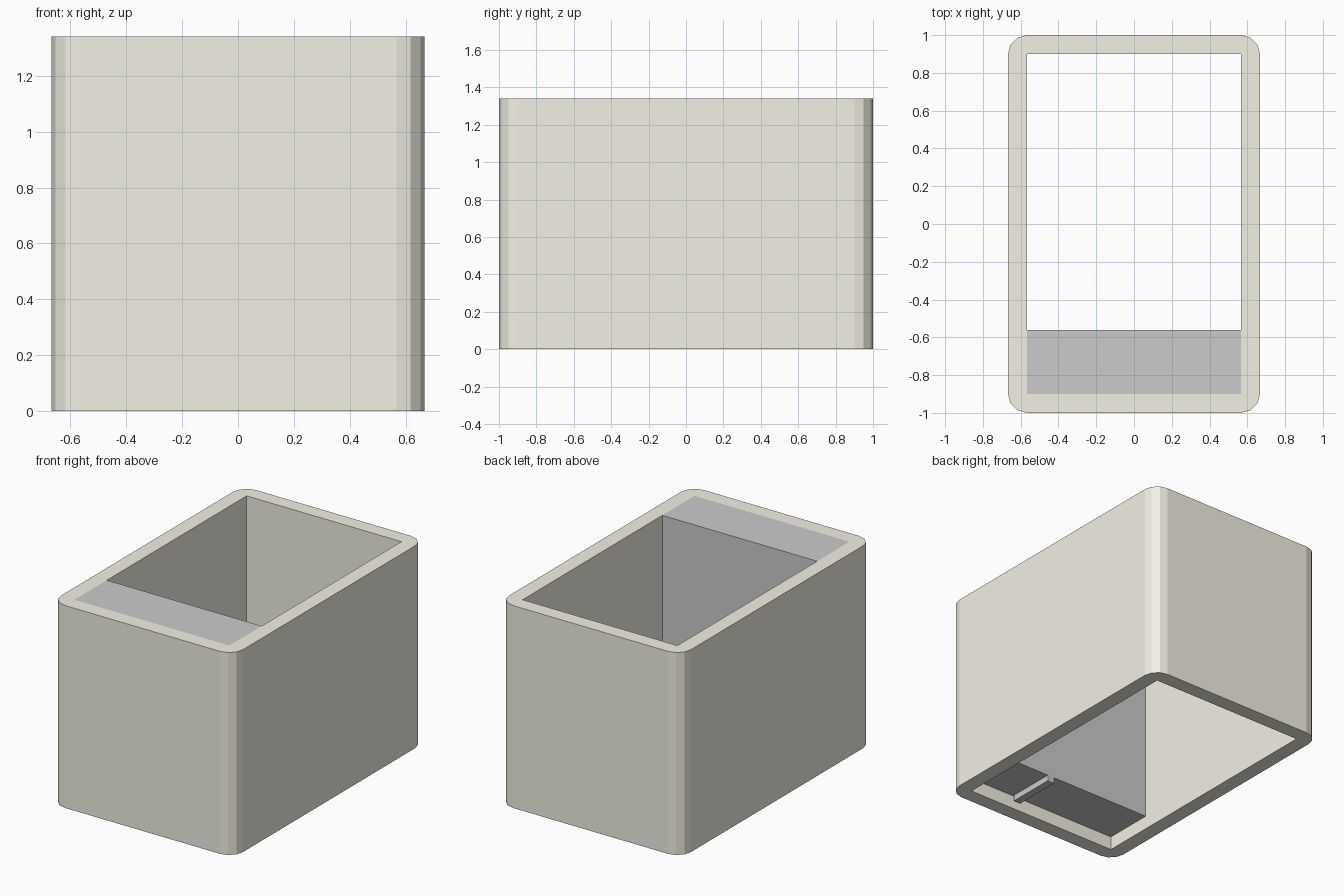
import bpy, math

if "Cube" in bpy.data.objects:
    bpy.data.objects.remove(bpy.data.objects["Cube"])

HX, HY, H = 0.667, 1.0, 1.34   # outer half sizes and height
WALL = 0.1
IX, IY = HX - WALL, HY - WALL  # inner half sizes


def material(name, rgb):
    m = bpy.data.materials.new(name)
    m.diffuse_color = (*rgb, 1)
    m.use_nodes = True
    m.node_tree.nodes["Principled BSDF"].inputs["Base Color"].default_value = m.diffuse_color
    return m


def box(name, lo, hi):
    bpy.ops.mesh.primitive_cube_add(size=1, location=[(a + b) / 2 for a, b in zip(lo, hi)])
    ob = bpy.context.object
    ob.name = name
    ob.scale = [b - a for a, b in zip(lo, hi)]
    bpy.ops.object.transform_apply(location=False, rotation=False, scale=True)
    return ob


def rounded_rect(hx, hy, r, seg):
    pts = []
    for q, (sx, sy) in enumerate([(1, 1), (-1, 1), (-1, -1), (1, -1)]):
        for i in range(seg + 1):
            a = math.radians(90 * (q + i / seg))
            pts.append((sx * (hx - r) + r * math.cos(a), sy * (hy - r) + r * math.sin(a)))
    return pts


# open rectangular sleeve: rounded outline with a square-cornered hole
curve = bpy.data.curves.new("sleeve", "CURVE")
curve.dimensions = "2D"
curve.fill_mode = "BOTH"
curve.extrude = H / 2
outlines = [rounded_rect(HX, HY, WALL, 3), [(IX, IY), (-IX, IY), (-IX, -IY), (IX, -IY)]]
for pts in outlines:
    s = curve.splines.new("POLY")
    s.points.add(len(pts) - 1)
    for p, (x, y) in zip(s.points, pts):
        p.co = (x, y, 0, 1)
    s.use_cyclic_u = True
sleeve = bpy.data.objects.new("sleeve", curve)
sleeve.location.z = H / 2
bpy.context.collection.objects.link(sleeve)
bpy.context.view_layer.objects.active = sleeve
sleeve.select_set(True)
bpy.ops.object.convert(target="MESH")
sleeve = bpy.context.object
for f in sleeve.data.polygons:
    f.use_smooth = False
sleeve.data.materials.clear()
sleeve.data.materials.append(material("beige", (0.9, 0.88, 0.78)))

# grey block filling the front of the sleeve, flush with the top
box("front_block", (-IX, -IY, 0.09), (IX, -0.562, H))

# narrow rail under the block
box("bottom_rail", (0.18, -0.89, 0.05), (0.23, -0.562, 0.09))
